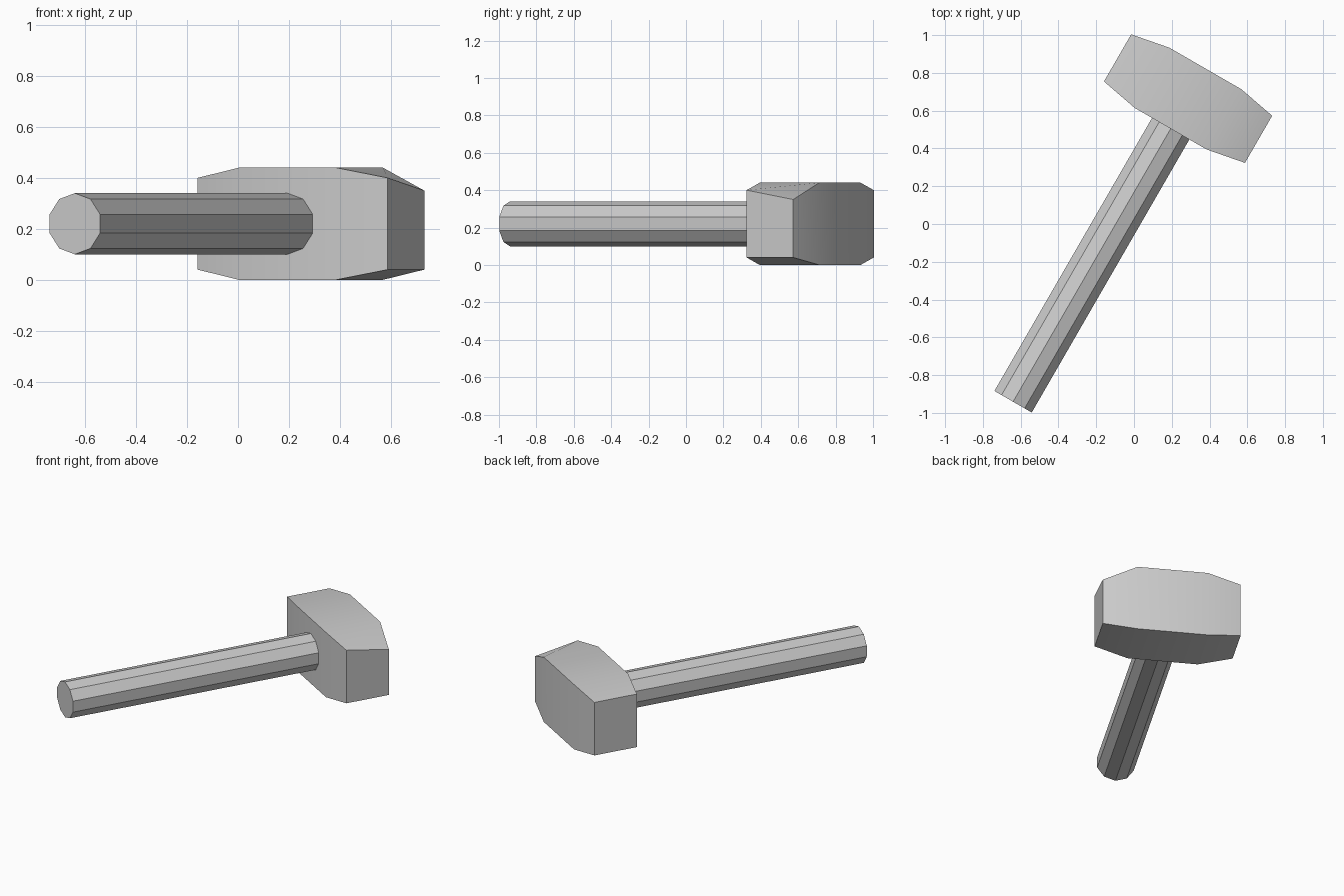
import bpy
import bmesh
from math import radians
from mathutils import Matrix

cube = bpy.data.objects.get("Cube")
if cube:
    bpy.data.objects.remove(cube)

# One shared grey for the whole hammer
grey = bpy.data.materials.new("plain grey")
grey.use_nodes = True
grey.diffuse_color = (0.6, 0.6, 0.6, 1)
grey.node_tree.nodes["Principled BSDF"].inputs["Base Color"].default_value = (0.6, 0.6, 0.6, 1)

AXIS_X = -0.084   # handle axis before the whole tool is turned
AXIS_Z = 0.22
TURN = radians(-30)


def add_part(name, bm):
    bmesh.ops.recalc_face_normals(bm, faces=bm.faces)
    mesh = bpy.data.meshes.new(name)
    bm.to_mesh(mesh)
    bm.free()
    mesh.materials.append(grey)
    part = bpy.data.objects.new(name, mesh)
    bpy.context.collection.objects.link(part)
    part.rotation_euler.z = TURN
    bpy.ops.object.select_all(action="DESELECT")
    part.select_set(True)
    bpy.context.view_layer.objects.active = part
    bpy.ops.object.shade_smooth_by_angle(angle=radians(30))
    return part


# Handle: ten-sided rod with a vertex at the top and bottom
start, end, radius = -1.135, 0.62, 0.12
bm = bmesh.new()
place = (Matrix.Translation((AXIS_X, (start + end) / 2, AXIS_Z))
         @ Matrix.Rotation(radians(90), 4, "X"))
bmesh.ops.create_cone(bm, cap_ends=True, segments=10, radius1=radius,
                      radius2=radius, depth=end - start, matrix=place)
bmesh.ops.rotate(bm, verts=bm.verts, cent=(AXIS_X, 0, AXIS_Z),
                 matrix=Matrix.Rotation(0, 3, "Y"))
add_part("handle", bm)

# Head: rectangular sections along x, tapering towards both ends
CENTRE_Y = 0.718
sections = [(-0.431, 0.144, 0.18), (-0.22, 0.184, 0.22),
            (0.22, 0.184, 0.22), (0.431, 0.144, 0.18)]
corners = [(-1, -1), (1, -1), (1, 1), (-1, 1)]
bm = bmesh.new()
rings = [[bm.verts.new((AXIS_X + x, CENTRE_Y + sy * wide, AXIS_Z + sz * high))
          for sy, sz in corners] for x, wide, high in sections]
for a, b in zip(rings, rings[1:]):
    for i in range(4):
        j = (i + 1) % 4
        bm.faces.new((a[i], a[j], b[j], b[i]))
bm.faces.new(rings[0])
bm.faces.new(rings[-1])
# Worn back corner on the left striking face
rings[-1][2].co.z -= 0.05
add_part("head", bm)
